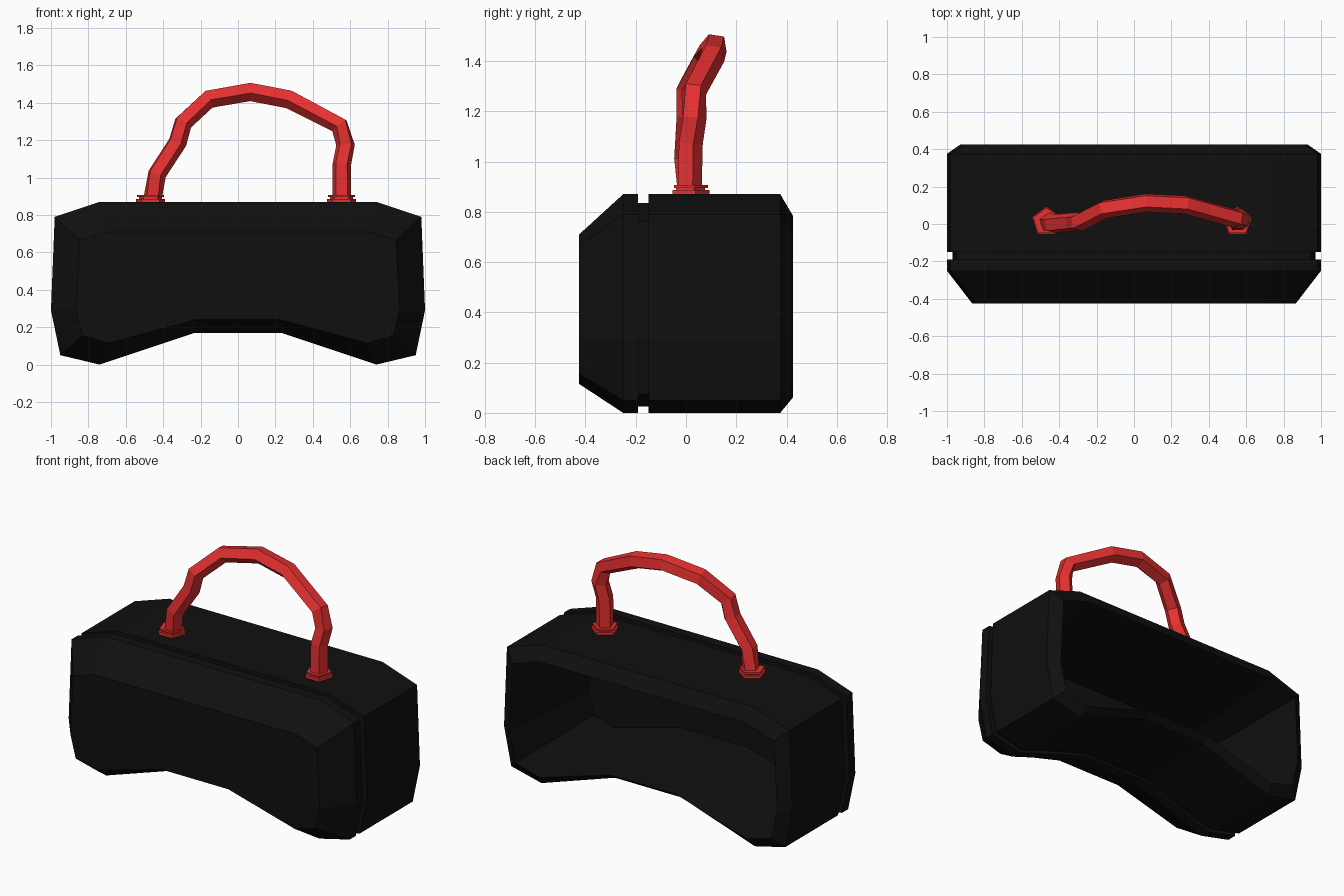
import bpy, bmesh
from math import sin, cos, pi
from mathutils import Vector

if "Cube" in bpy.data.objects:
    bpy.data.objects.remove(bpy.data.objects["Cube"])


def material(name, rgb):
    m = bpy.data.materials.new(name)
    m.diffuse_color = (*rgb, 1)
    m.use_nodes = True
    m.node_tree.nodes["Principled BSDF"].inputs["Base Color"].default_value = m.diffuse_color
    return m


def loft(name, rings, mat):
    """Skin a list of equal-sized rings, cap both ends, flat shaded."""
    bm = bmesh.new()
    loops = [[bm.verts.new(p) for p in ring] for ring in rings]
    n = len(loops[0])
    for a, b in zip(loops, loops[1:]):
        for i in range(n):
            j = (i + 1) % n
            bm.faces.new((a[i], a[j], b[j], b[i]))
    bm.faces.new(loops[0])
    bm.faces.new(loops[-1])
    bmesh.ops.recalc_face_normals(bm, faces=bm.faces)
    me = bpy.data.meshes.new(name)
    bm.to_mesh(me)
    bm.free()
    me.materials.append(mat)
    ob = bpy.data.objects.new(name, me)
    bpy.context.collection.objects.link(ob)
    return ob


black = material("black", (0.005, 0.005, 0.005))
red = material("red", (0.8, 0.03, 0.03))

# Housing: half outlines (x, z), full size and inset, mirrored in x
FULL = [(0.74, 0.87), (0.98, 0.79), (1.0, 0.29), (0.95, 0.05), (0.74, 0.0), (0.23, 0.17)]
INSET = [(0.70, 0.71), (0.845, 0.665), (0.865, 0.29), (0.83, 0.155), (0.69, 0.115), (0.23, 0.24)]


def outline(y, t):
    half = [(a + (c - a) * t, b + (d - b) * t) for (a, b), (c, d) in zip(FULL, INSET)]
    return [(x, y, z) for x, z in half] + [(-x, y, z) for x, z in reversed(half)]


# front bevel, groove, main shell, rear rim, then the hollow inside
stations = [(-0.425, 1), (-0.25, 0), (-0.19, 0), (-0.19, 0.22), (-0.15, 0.22),
            (-0.15, 0), (0.375, 0), (0.425, 0.53), (-0.27, 1)]
loft("housing", [outline(y, t) for y, t in stations], black)

# Strap: five-sided tube along a bent path
PATH = [(-0.46, 0.01, 0.87), (-0.435, 0.0, 1.02), (-0.325, 0.01, 1.19), (-0.295, 0.01, 1.295),
        (-0.16, 0.08, 1.42), (0.065, 0.115, 1.46), (0.275, 0.105, 1.42), (0.545, 0.03, 1.28),
        (0.575, 0.03, 1.175), (0.555, 0.015, 1.075), (0.555, 0.01, 0.87)]
pts = [Vector(p) for p in PATH]


def pentagon(c, n, b, r):
    return [c + r * (cos(k * 2 * pi / 5) * n + sin(k * 2 * pi / 5) * b) for k in range(5)]


rings = []
for i, p in enumerate(pts):
    d_in = (p - pts[max(i - 1, 0)]).normalized()
    d_out = (pts[min(i + 1, len(pts) - 1)] - p).normalized()
    t = (d_in + d_out).normalized()
    if i in (0, len(pts) - 1):
        t = Vector((0, 0, 1 if i == 0 else -1))
    n = Vector((0, 1, -0.5))
    n = (n - n.dot(t) * t).normalized()
    rings.append(pentagon(p, n, t.cross(n), 0.052))
loft("strap", rings, red)

# Strap mounts: stepped five-sided collars
for side, x in (("left", -0.468), ("right", 0.553)):
    steps = [(0.86, 0.081), (0.886, 0.081), (0.886, 0.064), (0.895, 0.064), (0.895, 0.075), (0.906, 0.075)]
    loft(side + "_strap_mount",
         [pentagon(Vector((x, 0.012, z)), Vector((0, 1, 0)), Vector((-1, 0, 0)), r) for z, r in steps], red)
